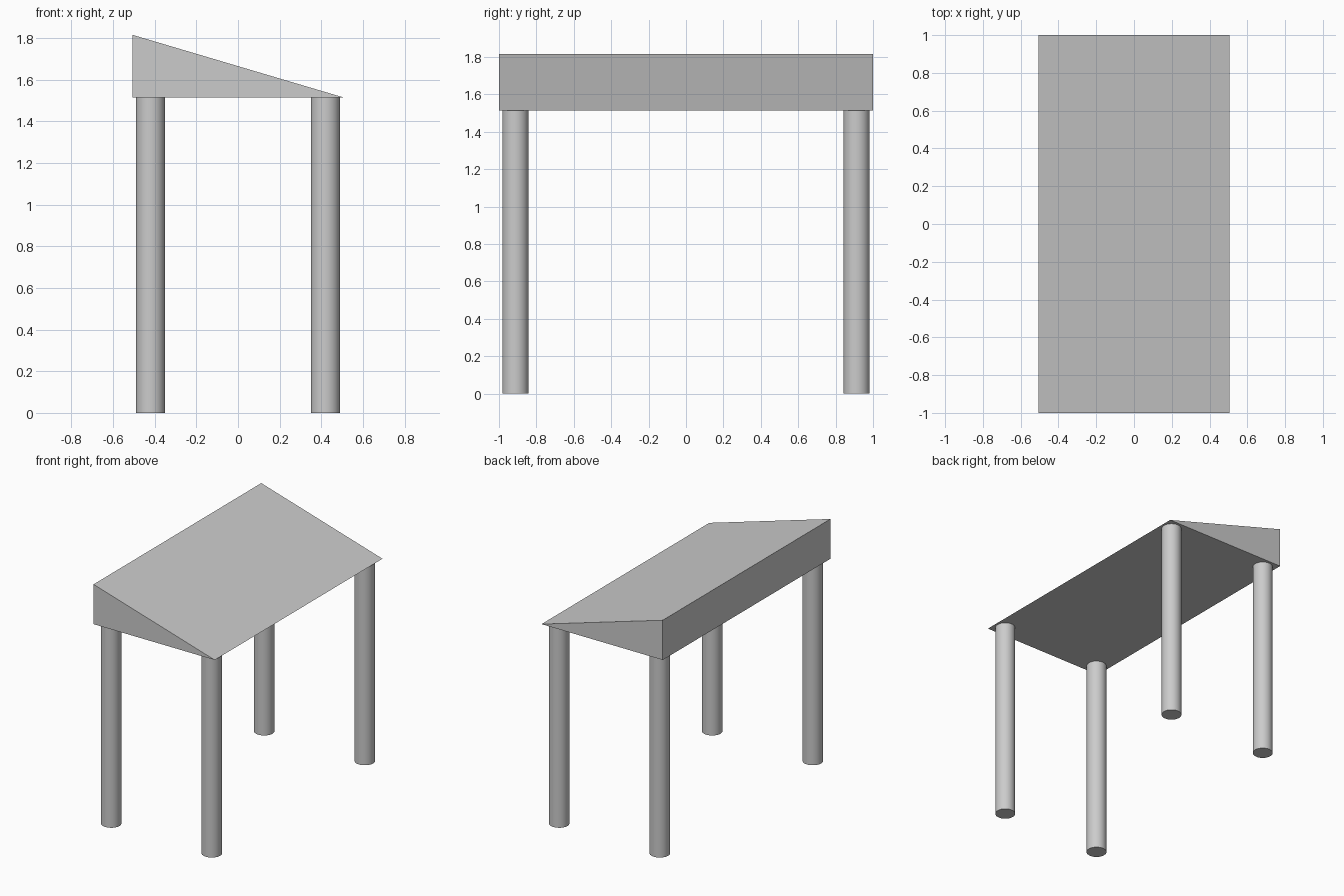
import bpy
import math

if "Cube" in bpy.data.objects:
    bpy.data.objects.remove(bpy.data.objects["Cube"])

LEG_HEIGHT = 1.515
LEG_RADIUS = 0.07
ROOF_RISE = 0.30
HALF_WIDTH = 0.506
HALF_LENGTH = 1.0


def extrude_along_y(name, profile, half_length):
    """Closed prism from an (x, z) profile, centred on y = 0."""
    n = len(profile)
    verts = [(x, y, z) for y in (-half_length, half_length) for x, z in profile]
    faces = [tuple(range(n)), tuple(reversed(range(n, 2 * n)))]
    for i in range(n):
        j = (i + 1) % n
        faces.append((j, i, i + n, j + n))
    mesh = bpy.data.meshes.new(name)
    mesh.from_pydata(verts, [], faces)
    obj = bpy.data.objects.new(name, mesh)
    bpy.context.collection.objects.link(obj)
    return obj


def leg(name, x, y):
    bpy.ops.mesh.primitive_cylinder_add(
        vertices=32, radius=LEG_RADIUS, depth=LEG_HEIGHT,
        location=(x, y, LEG_HEIGHT / 2))
    obj = bpy.context.object
    obj.name = name
    bpy.ops.object.shade_smooth_by_angle(angle=math.radians(30))


# Sloping wedge roof, tall on the left and tapering to an edge on the right
extrude_along_y("wedge_roof", [
    (-HALF_WIDTH, LEG_HEIGHT),
    (HALF_WIDTH, LEG_HEIGHT),
    (-HALF_WIDTH, LEG_HEIGHT + ROOF_RISE),
], HALF_LENGTH)

# Four round legs, one under each corner
for side, x in (("left", -0.42), ("right", 0.42)):
    for end, y in (("front", -0.912), ("back", 0.912)):
        leg(f"{end}_{side}_leg", x, y)
